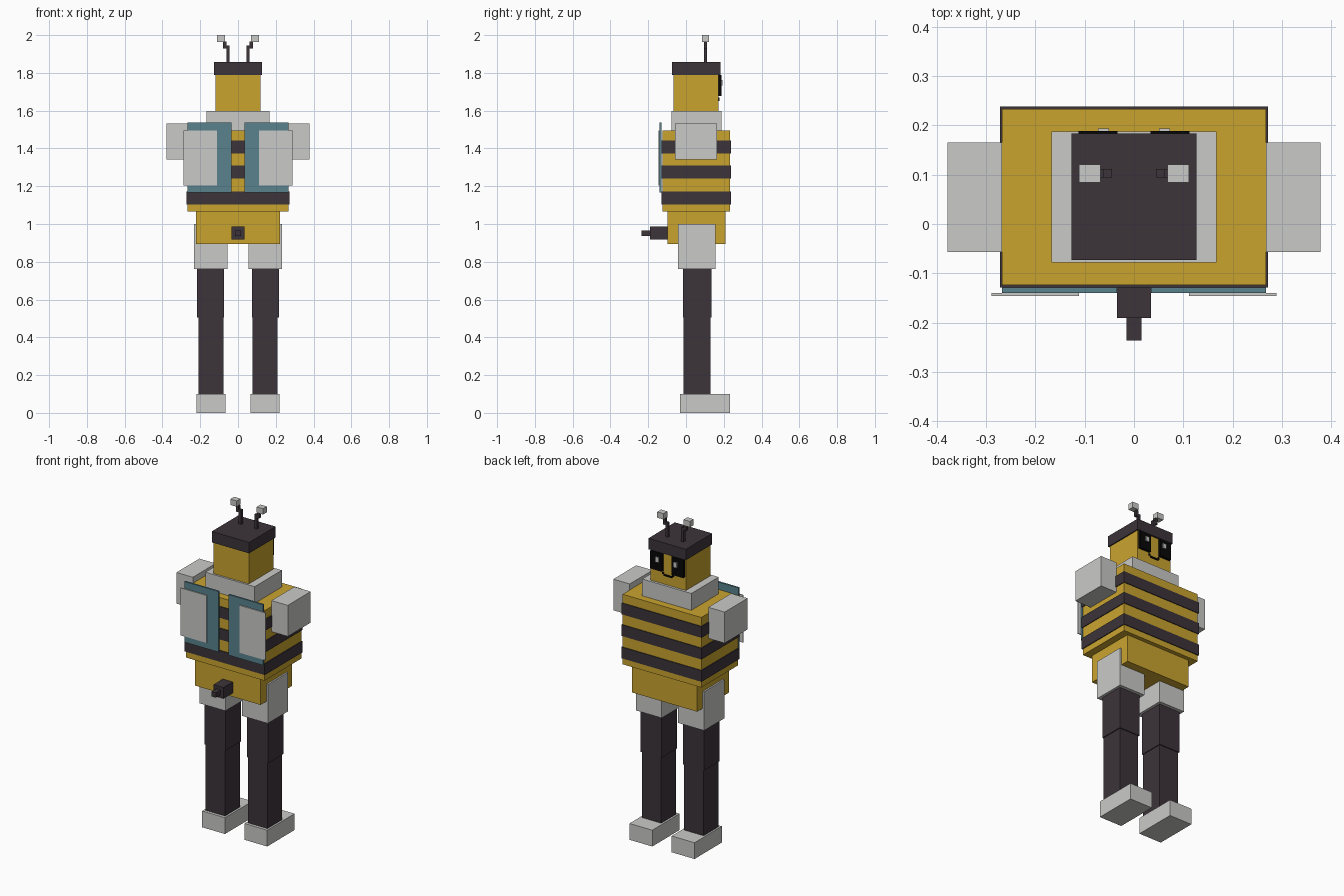
import bpy


def material(name, rgb):
    m = bpy.data.materials.new(name)
    m.diffuse_color = (*rgb, 1)
    return m


YELLOW = material("honey yellow", (0.59, 0.37, 0.028))
DARK = material("dark brown", (0.045, 0.034, 0.042))
WHITE = material("light grey", (0.59, 0.59, 0.58))
TEAL = material("wing teal", (0.10, 0.225, 0.27))
BLACK = material("black", (0.002, 0.002, 0.002))


def box(name, mat, x, y, z):
    """Box between the given (min, max) ranges."""
    verts = [(a, b, c) for c in z for b in y for a in x]
    faces = [(0, 2, 3, 1), (4, 5, 7, 6), (0, 1, 5, 4),
             (2, 6, 7, 3), (0, 4, 6, 2), (1, 3, 7, 5)]
    me = bpy.data.meshes.new(name)
    me.from_pydata(verts, [], faces)
    me.materials.append(mat)
    ob = bpy.data.objects.new(name, me)
    bpy.context.collection.objects.link(ob)
    return ob


def centred(name, mat, half, y, z):
    return box(name, mat, (-half, half), y, z)


def pair(name, mat, x, y, z):
    """Box given on the +x side plus its mirror image."""
    box("right_" + name, mat, x, y, z)
    box("left_" + name, mat, (-x[1], -x[0]), y, z)


# Torso, stripes and hips
centred("torso", YELLOW, 0.267, (-0.124, 0.233), (1.065, 1.495))
for i, z in enumerate((1.103, 1.24, 1.373)):
    centred(f"stripe_{i + 1}", DARK, 0.272, (-0.129, 0.238), (z, z + 0.069))
centred("hips", YELLOW, 0.222, (-0.099, 0.208), (0.895, 1.065))

# Stinger on the -y side
centred("stinger_base", DARK, 0.034, (-0.19, -0.099), (0.917, 0.986))
centred("stinger_tip", DARK, 0.015, (-0.236, -0.19), (0.936, 0.966))

# Head, collar and cap
centred("collar", WHITE, 0.167, (-0.078, 0.187), (1.495, 1.598))
centred("head", YELLOW, 0.12, (-0.066, 0.172), (1.598, 1.79))
centred("cap", DARK, 0.127, (-0.073, 0.183), (1.79, 1.857))

# Face on the +y side
pair("eye", BLACK, (0.033, 0.112), (0.172, 0.188), (1.678, 1.788))
pair("pupil", WHITE, (0.051, 0.073), (0.188, 0.194), (1.732, 1.762))
centred("mouth", BLACK, 0.028, (0.172, 0.177), (1.65, 1.66))
pair("mouth_corner", BLACK, (0.028, 0.038), (0.172, 0.177), (1.66, 1.671))

# Antennae
pair("antenna_stem", DARK, (0.045, 0.062), (0.094, 0.111), (1.857, 1.945))
pair("antenna_bend", DARK, (0.062, 0.079), (0.094, 0.111), (1.928, 1.966))
pair("antenna_knob", WHITE, (0.068, 0.111), (0.084, 0.121), (1.964, 2.0))

# Short arms
pair("arm", WHITE, (0.267, 0.378), (-0.057, 0.165), (1.341, 1.532))

# Wings: teal plate with a light plate over it
pair("wing", TEAL, (0.034, 0.267), (-0.14, -0.129), (1.166, 1.538))
pair("wing_panel", WHITE, (0.111, 0.289), (-0.146, -0.14), (1.204, 1.495))

# Legs
pair("thigh", WHITE, (0.056, 0.232), (-0.042, 0.156), (0.762, 1.0))
pair("upper_leg", DARK, (0.073, 0.216), (-0.017, 0.135), (0.504, 0.762))
pair("lower_leg", DARK, (0.078, 0.21), (-0.014, 0.129), (0.1, 0.504))
pair("foot", WHITE, (0.066, 0.221), (-0.032, 0.233), (0.0, 0.1))
